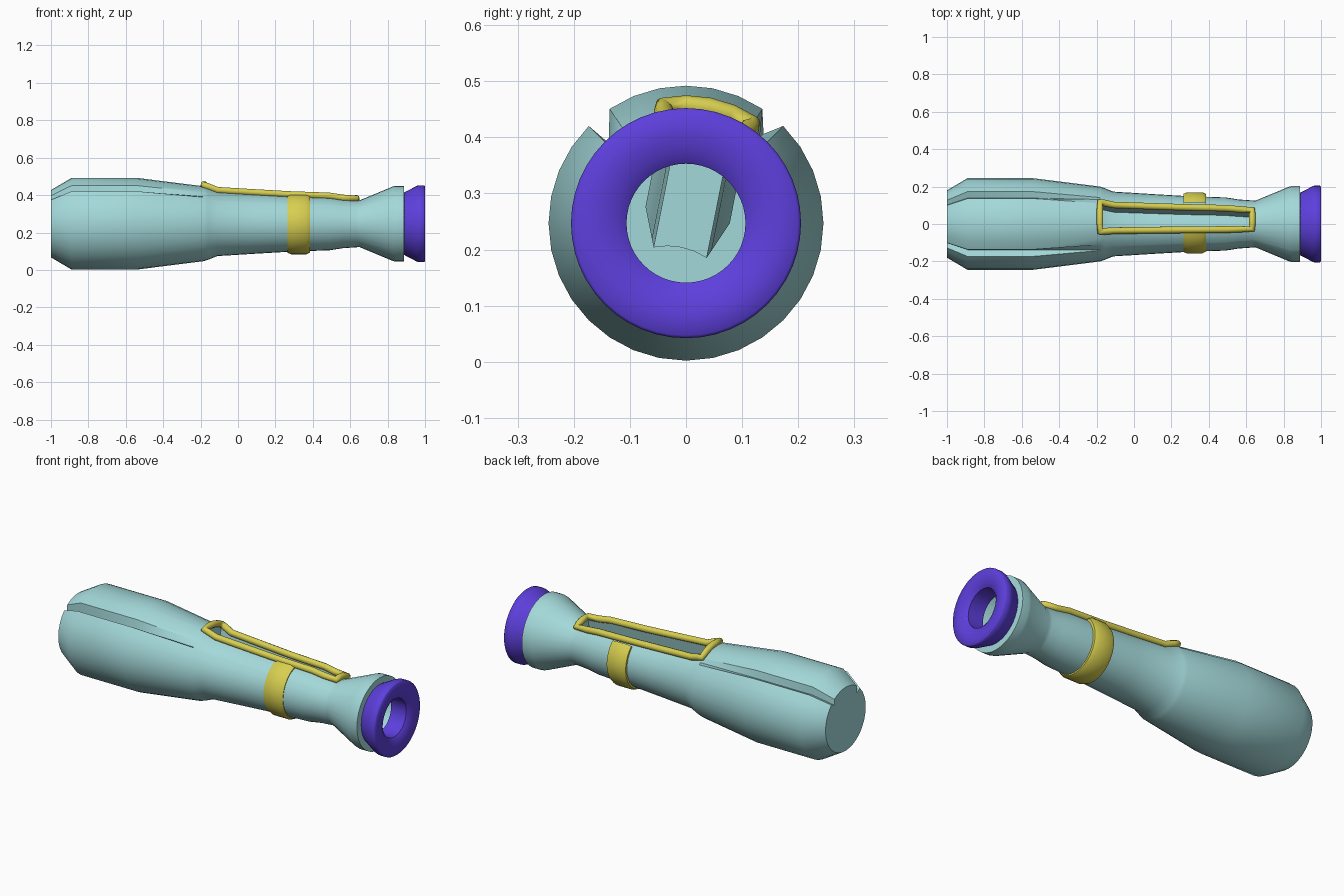
import bpy, bmesh, math
from mathutils import Vector

if "Cube" in bpy.data.objects:
    bpy.data.objects.remove(bpy.data.objects["Cube"])

CZ = 0.247          # height of the long axis
N = 32              # sides of the body
STEP = math.tau / N


def material(name, col):
    m = bpy.data.materials.new(name)
    m.diffuse_color = (*col, 1)
    m.use_nodes = True
    m.node_tree.nodes["Principled BSDF"].inputs["Base Color"].default_value = m.diffuse_color
    return m


TEAL = material("teal", (0.37, 0.69, 0.70))
YELLOW = material("yellow", (0.68, 0.62, 0.08))
PURPLE = material("purple", (0.11, 0.05, 0.72))


def polar(x, r, a, dy=0.0):
    """Point at angle a from the top, turning towards +y."""
    return Vector((x, dy + r * math.sin(a), CZ + r * math.cos(a)))


def finish(bm, name, mat, angle=35):
    bmesh.ops.recalc_face_normals(bm, faces=bm.faces[:])
    me = bpy.data.meshes.new(name)
    bm.to_mesh(me)
    bm.free()
    ob = bpy.data.objects.new(name, me)
    bpy.context.collection.objects.link(ob)
    me.materials.append(mat)
    bpy.ops.object.select_all(action='DESELECT')
    ob.select_set(True)
    bpy.context.view_layer.objects.active = ob
    bpy.ops.object.shade_smooth_by_angle(angle=math.radians(angle))
    return ob


def skin(bm, rings, wrap=True, skip=lambda i, j: False):
    n = len(rings[0])
    for i in range(len(rings) - 1):
        for j in range(n if wrap else n - 1):
            if not skip(i, j):
                k = (j + 1) % n
                bm.faces.new((rings[i][j], rings[i][k],
                              rings[i + 1][k], rings[i + 1][j]))


# body: turned shell with two tapering grooves and a four-side-wide slot
profile = [(-1, .18), (-.89, .245), (-.54, .245), (-.182, .2), (-.16, .193),
           (-.11, .173), (.1, .16), (.27, .15), (.49, .142), (.56, .131),
           (.632, .126), (.65, .125), (.83, .2), (.845, .203), (.887, .203),
           (.889, .165)]
S0, S1 = 3, 10      # profile rows where the slot starts and ends
angles = []
for i in range(N):
    angles.append((i * STEP, 0.0))
    if i == 3:
        angles.append((math.radians(41), 0.14))      # groove bottoms
    elif i == N - 4:
        angles.append((math.radians(-44), 0.19))
idx = {round(a / STEP, 3): j for j, (a, d) in enumerate(angles) if d == 0}
slot_cols = [idx[N - 1], idx[0], idx[1], idx[2], idx[3]]

bm = bmesh.new()
rings = []
for x, r in profile:
    fade = max(0.0, min(1.0, (-.2 - x) / .34))
    rings.append([bm.verts.new(polar(x, r * (1 - d * fade), a)) for a, d in angles])
skin(bm, rings, skip=lambda i, j: S0 <= i < S1 and j in slot_cols[:-1])
bm.faces.new(rings[0])

# pocket sunk below the slot
drop = Vector((0, -math.sin(STEP), -math.cos(STEP))) * 0.17
rim = [[rings[i][j] for j in slot_cols] for i in range(S0, S1 + 1)]
low = [[bm.verts.new(v.co + drop) for v in row] for row in rim]
skin(bm, low, wrap=False)


def border(g):
    return (g[0][:] + [row[-1] for row in g[1:]]
            + g[-1][-2::-1] + [row[0] for row in g[-2:0:-1]])


skin(bm, [border(rim), border(low)])
finish(bm, "body", TEAL)

# slot frame: tube swept along the slot rim
path = []
edge = border([[(x, r + .01, a) for a in (-STEP, 0, STEP, 2 * STEP, 3 * STEP)]
               for x, r in profile[S0:S1 + 1]])
cu = bpy.data.curves.new("slot_frame", 'CURVE')
cu.dimensions = '3D'
cu.bevel_depth = 0.018
cu.bevel_resolution = 3
sp = cu.splines.new('POLY')
sp.points.add(len(edge) - 1)
for p, (x, r, a) in zip(sp.points, edge):
    p.co = (*polar(x, r, a), 1)
sp.use_cyclic_u = True
frame = bpy.data.objects.new("slot_frame", cu)
bpy.context.collection.objects.link(frame)
cu.materials.append(YELLOW)

# grip band: raised strap running round from one frame rail to the other
bm = bmesh.new()
a0, a1, steps = math.radians(42), math.radians(341), 40
band = [(.265, .14), (.265, .156), (.285, .164), (.365, .164), (.385, .154), (.385, .138)]
rows = [[bm.verts.new(polar(x, r, a0 + (a1 - a0) * k / steps, .006))
         for k in range(steps + 1)] for x, r in band]
skin(bm, rows, wrap=False)
finish(bm, "grip_band", YELLOW)

# mouth ring: flared lip with a round hole
bm = bmesh.new()
lip = [(.885, .165), (.955, .202), (.965, .205), (.995, .205), (1, .2),
       (1, .16), (.994, .125), (.98, .106), (.885, .106)]
M = 48
rows = [[bm.verts.new(polar(x, r, math.tau * k / M)) for k in range(M)]
        for x, r in lip + lip[:1]]
skin(bm, rows)
bmesh.ops.remove_doubles(bm, verts=bm.verts[:], dist=1e-5)
finish(bm, "mouth_ring", PURPLE, 50)
